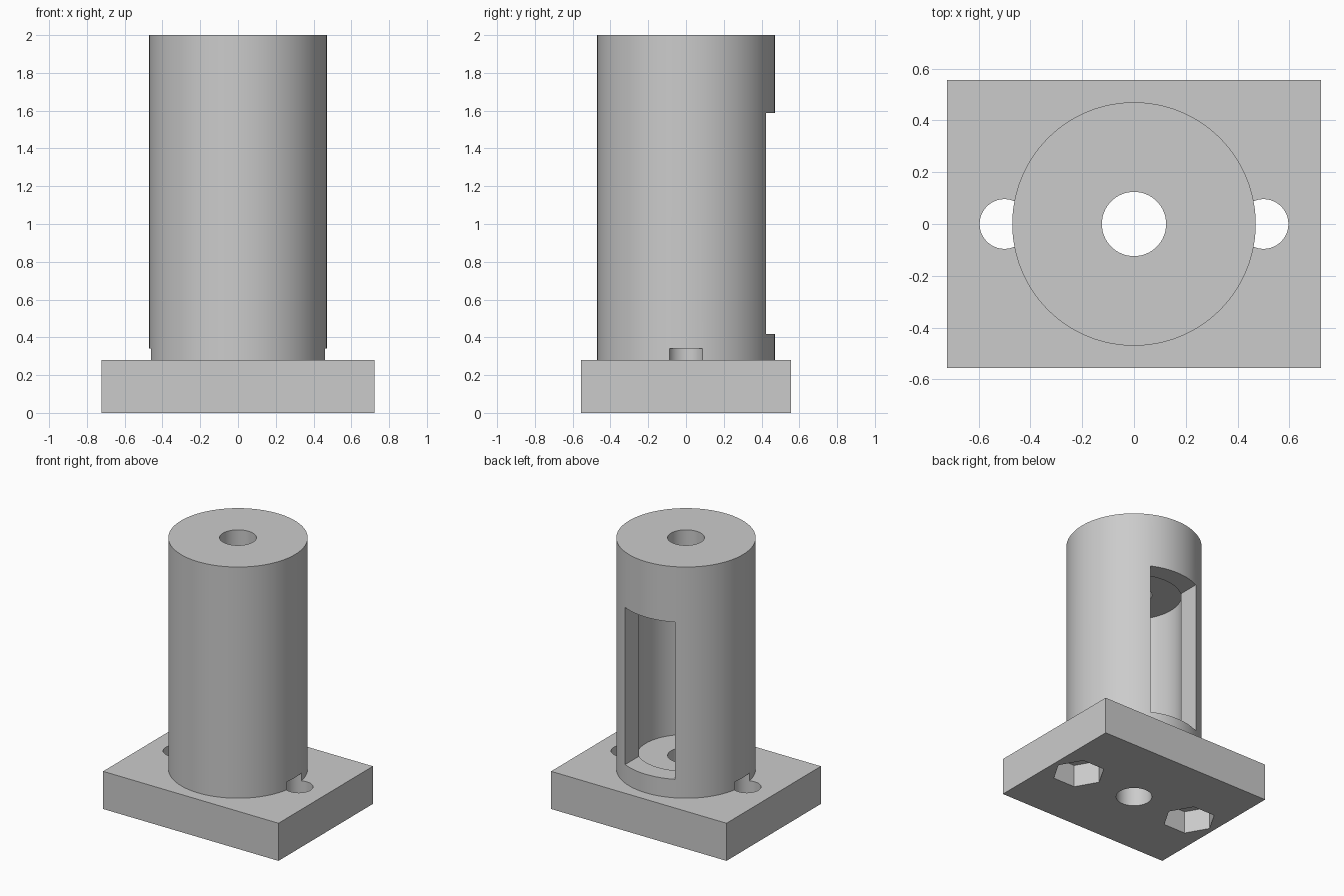
import bpy
import math

cube = bpy.data.objects.get("Cube")
if cube:
    bpy.data.objects.remove(cube, do_unlink=True)

grey = bpy.data.materials.new("plain_grey")
grey.use_nodes = True
grey.diffuse_color = (0.6, 0.6, 0.6, 1)
grey.node_tree.nodes["Principled BSDF"].inputs["Base Color"].default_value = (0.6, 0.6, 0.6, 1)


def cylinder(name, radius, low, high, x=0, sides=96, turn=0):
    """Upright prism from height low to height high."""
    bpy.ops.mesh.primitive_cylinder_add(
        vertices=sides, radius=radius, depth=high - low,
        location=(x, 0, (low + high) / 2), rotation=(0, 0, turn))
    obj = bpy.context.object
    obj.name = name
    return obj


def box(name, low, high):
    """Box between two opposite corners."""
    centre = [(a + b) / 2 for a, b in zip(low, high)]
    bpy.ops.mesh.primitive_cube_add(size=1, location=centre)
    obj = bpy.context.object
    obj.name = name
    obj.scale = [b - a for a, b in zip(low, high)]
    bpy.ops.object.transform_apply(location=False, rotation=False, scale=True)
    return obj


def combine(target, tool, operation):
    """Apply a boolean and remove the tool object."""
    mod = target.modifiers.new("combine", "BOOLEAN")
    mod.operation = operation
    mod.solver = "EXACT"
    mod.object = tool
    bpy.context.view_layer.objects.active = target
    bpy.ops.object.modifier_apply(modifier=mod.name)
    bpy.data.objects.remove(tool, do_unlink=True)


BASE_TOP = 0.28

# Base plate joined to the round tower
housing = box("tower_housing", (-0.722, -0.555, 0), (0.722, 0.555, BASE_TOP))
combine(housing, cylinder("tower", 0.47, BASE_TOP - 0.1, 2), "UNION")

# Inner chamber, window at the back, and bore through both ends
combine(housing, cylinder("chamber", 0.332, 0.38, 1.615), "DIFFERENCE")
combine(housing, box("window", (-0.205, 0.1, 0.418), (0.205, 0.7, 1.587)), "DIFFERENCE")
combine(housing, cylinder("bore", 0.124, -0.1, 2.1, sides=64), "DIFFERENCE")

# Screw holes that nick the tower wall, with hexagonal nut pockets below
for x in (-0.5, 0.5):
    combine(housing, cylinder("screw_hole", 0.096, -0.1, 0.34, x, 48), "DIFFERENCE")
    combine(housing, cylinder("nut_pocket", 0.184, -0.1, 0.17, x, 6, math.radians(30)), "DIFFERENCE")

# One colour, smooth round walls with crisp edges
housing.data.materials.clear()
housing.data.materials.append(grey)
for face in housing.data.polygons:
    face.material_index = 0
bpy.ops.object.select_all(action="DESELECT")
housing.select_set(True)
bpy.context.view_layer.objects.active = housing
bpy.ops.object.shade_smooth_by_angle(angle=math.radians(30))
